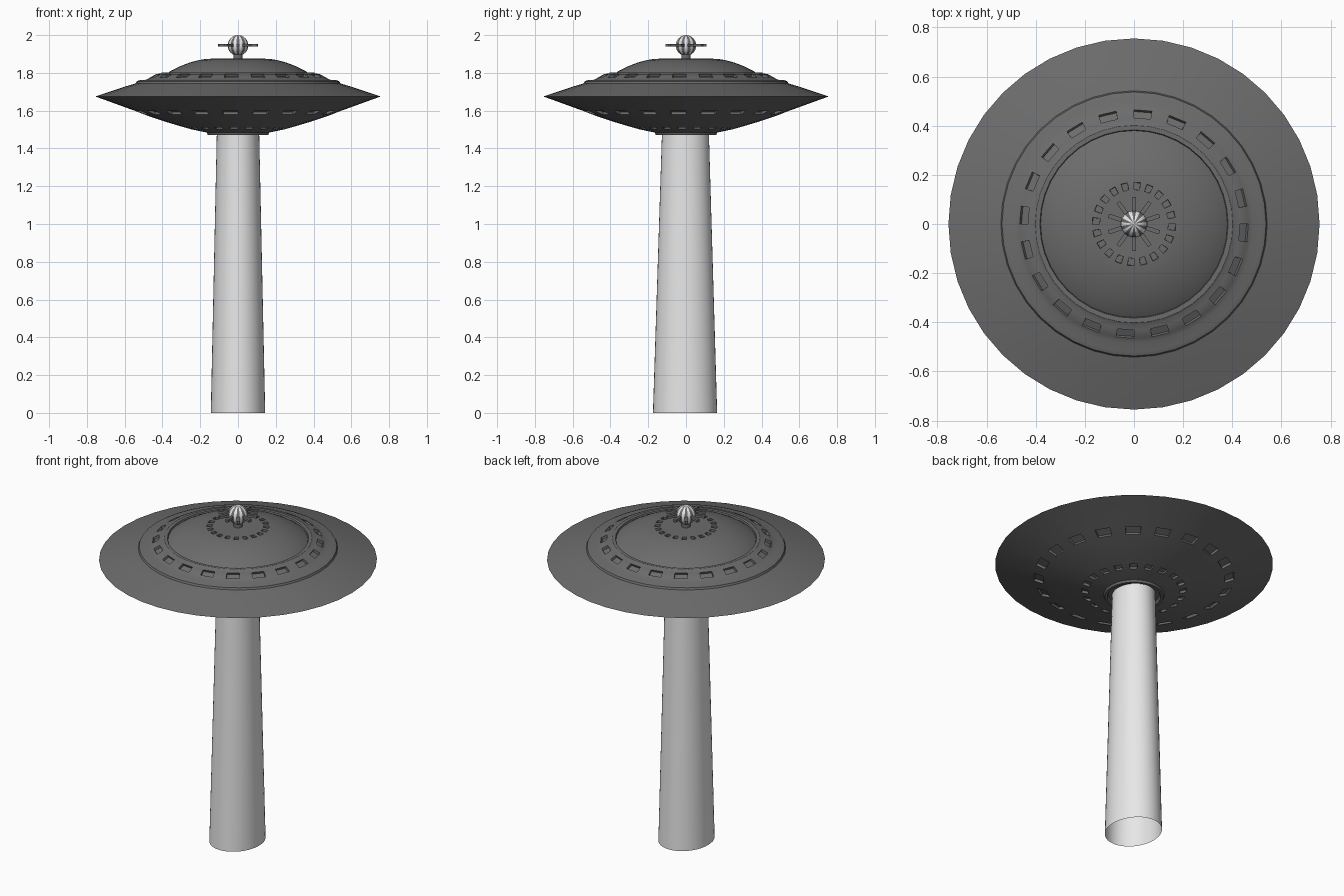
import bpy, bmesh, math
from mathutils import Matrix, Vector

if "Cube" in bpy.data.objects:
    bpy.data.objects.remove(bpy.data.objects["Cube"])

def material(name, v):
    m = bpy.data.materials.new(name)
    m.diffuse_color = (v, v, v, 1)
    m.use_nodes = True
    m.node_tree.nodes["Principled BSDF"].inputs["Base Color"].default_value = m.diffuse_color
    return m

DARK = material("dark grey metal", 0.15)
LIGHT = material("pale light", 0.8)
SEG = 40

def finish(name, bm, mats, angle=30):
    me = bpy.data.meshes.new(name)
    bm.to_mesh(me)
    bm.free()
    ob = bpy.data.objects.new(name, me)
    bpy.context.collection.objects.link(ob)
    for m in mats:
        me.materials.append(m)
    bpy.ops.object.select_all(action='DESELECT')
    ob.select_set(True)
    bpy.context.view_layer.objects.active = ob
    bpy.ops.object.shade_smooth_by_angle(angle=math.radians(angle))
    return ob

def ring(bm, rx, ry, z, cy=0, n=SEG):
    return [bm.verts.new((rx * math.cos(2 * math.pi * k / n),
                          cy + ry * math.sin(2 * math.pi * k / n), z)) for k in range(n)]

def bridge(bm, a, b):
    n = len(a)
    return [bm.faces.new((a[k], b[k], b[(k + 1) % n], a[(k + 1) % n])) for k in range(n)]

# saucer hull: (radius, height, band below this point has windows)
profile = [
    (.14, 1.875, 1), (.17, 1.874, 0), (.21, 1.867, 0), (.255, 1.855, 0),
    (.31, 1.834, 0), (.36, 1.808, 0), (.38, 1.794, 0), (.383, 1.803, 0),
    (.402, 1.803, 0), (.41, 1.797, 0), (.432, 1.794, 1), (.465, 1.776, 0),
    (.485, 1.764, 0), (.52, 1.762, 0), (.537, 1.755, 0), (.542, 1.744, 0),
    (.60, 1.727, 0), (.755, 1.675, 0), (.545, 1.599, 1), (.495, 1.579, 0),
    (.42, 1.553, 0), (.36, 1.534, 0), (.285, 1.512, 1), (.25, 1.502, 0),
    (.165, 1.484, 0), (.16, 1.472, 0), (.145, 1.472, 0), (.138, 1.488, 0)]
bm = bmesh.new()
rings = [ring(bm, r, r, z) for r, z, _ in profile]
windows = []
for i in range(len(rings) - 1):
    faces = bridge(bm, rings[i], rings[i + 1])
    if profile[i][2]:
        windows += faces[1::2]
bm.faces.new(rings[0])
bm.faces.new(rings[-1][::-1])
bmesh.ops.recalc_face_normals(bm, faces=bm.faces[:])
# recessed windows
bmesh.ops.inset_individual(bm, faces=windows, thickness=0.001, depth=-0.014)
finish("saucer_hull", bm, [DARK])

# light beam: open oval tapered tube
bm = bmesh.new()
bridge(bm, ring(bm, .112, .124, 1.488, -.003), ring(bm, .144, .170, 0, -.005))
bmesh.ops.recalc_face_normals(bm, faces=bm.faces[:])
finish("light_beam", bm, [LIGHT])

# beacon stem
bm = bmesh.new()
bmesh.ops.create_cone(bm, cap_ends=True, segments=20, radius1=.025, radius2=.025, depth=.05,
                      matrix=Matrix.Translation((0, 0, 1.885)))
finish("beacon_stem", bm, [DARK])

# beacon ball with alternating stripes
bm = bmesh.new()
bmesh.ops.create_uvsphere(bm, u_segments=20, v_segments=12, radius=.055)
bmesh.ops.rotate(bm, verts=bm.verts, matrix=Matrix.Rotation(math.radians(9), 3, 'Z'))
for f in bm.faces:
    c = f.calc_center_median()
    step = round((math.degrees(math.atan2(c.y, c.x)) - 90) / 18)
    f.material_index = step % 2
bmesh.ops.translate(bm, verts=bm.verts, vec=(0, 0, 1.945))
finish("beacon_ball", bm, [DARK, LIGHT])

# beacon spokes
bm = bmesh.new()
for k in range(10):
    m = (Matrix.Translation((0, 0, 1.946)) @ Matrix.Rotation(math.radians(90 + 36 * k), 4, 'Z')
         @ Matrix.Translation((.079, 0, 0)) @ Matrix.Diagonal((.06, .017, .015, 1)))
    bmesh.ops.create_cube(bm, size=1, matrix=m)
finish("beacon_spokes", bm, [DARK])
